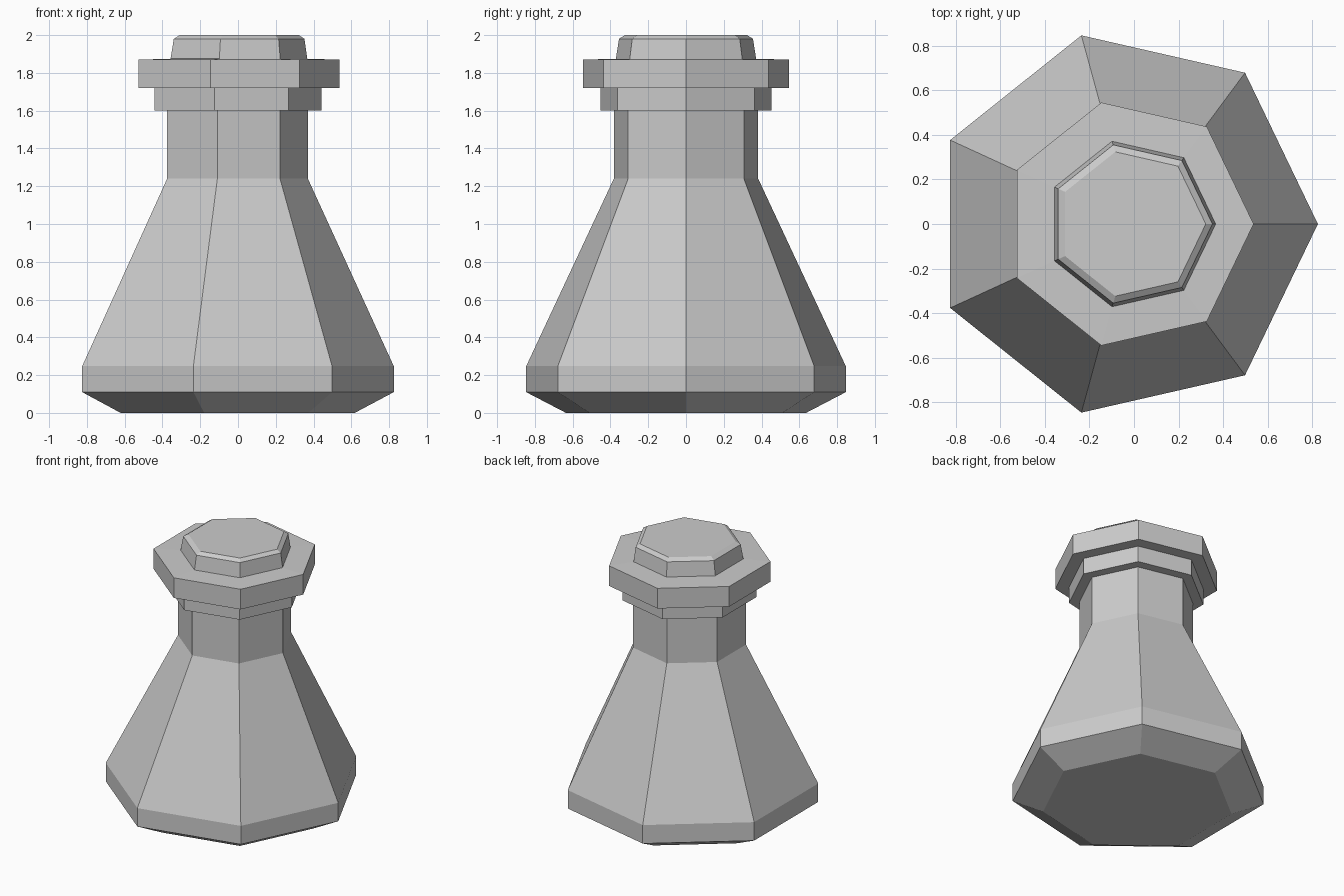
import bpy, bmesh
from math import cos, sin, tau

if "Cube" in bpy.data.objects:
    bpy.data.objects.remove(bpy.data.objects["Cube"])

SIDES = 7


def lofted(name, profile):
    """Stack seven-sided rings given as (radius, z, x centre) and cap both ends."""
    bm = bmesh.new()
    rings = [[bm.verts.new((cx + r * cos(tau * k / SIDES), r * sin(tau * k / SIDES), z))
              for k in range(SIDES)] for r, z, cx in profile]
    for low, high in zip(rings, rings[1:]):
        for k in range(SIDES):
            n = (k + 1) % SIDES
            bm.faces.new((low[k], low[n], high[n], high[k]))
    bm.faces.new(rings[0][::-1])
    bm.faces.new(rings[-1])
    bmesh.ops.recalc_face_normals(bm, faces=bm.faces)
    mesh = bpy.data.meshes.new(name)
    bm.to_mesh(mesh)
    bm.free()
    obj = bpy.data.objects.new(name, mesh)
    bpy.context.collection.objects.link(obj)
    return obj


# Flask: chamfered foot, tapering body, neck and the two-step lip
lofted("flask", [
    (0.652, 0.0, -0.034),
    (0.868, 0.11, -0.043),
    (0.868, 0.247, -0.043),
    (0.392, 1.24, -0.022),
    (0.392, 1.60, -0.022),
    (0.465, 1.60, -0.022),
    (0.465, 1.72, -0.022),
    (0.559, 1.72, -0.022),
    (0.559, 1.87, -0.022),
    (0.375, 1.875, -0.015),
])

# Stopper: slight taper with a bevelled top edge
lofted("stopper", [
    (0.381, 1.873, -0.014),
    (0.364, 1.98, -0.012),
    (0.332, 2.0, -0.010),
])
